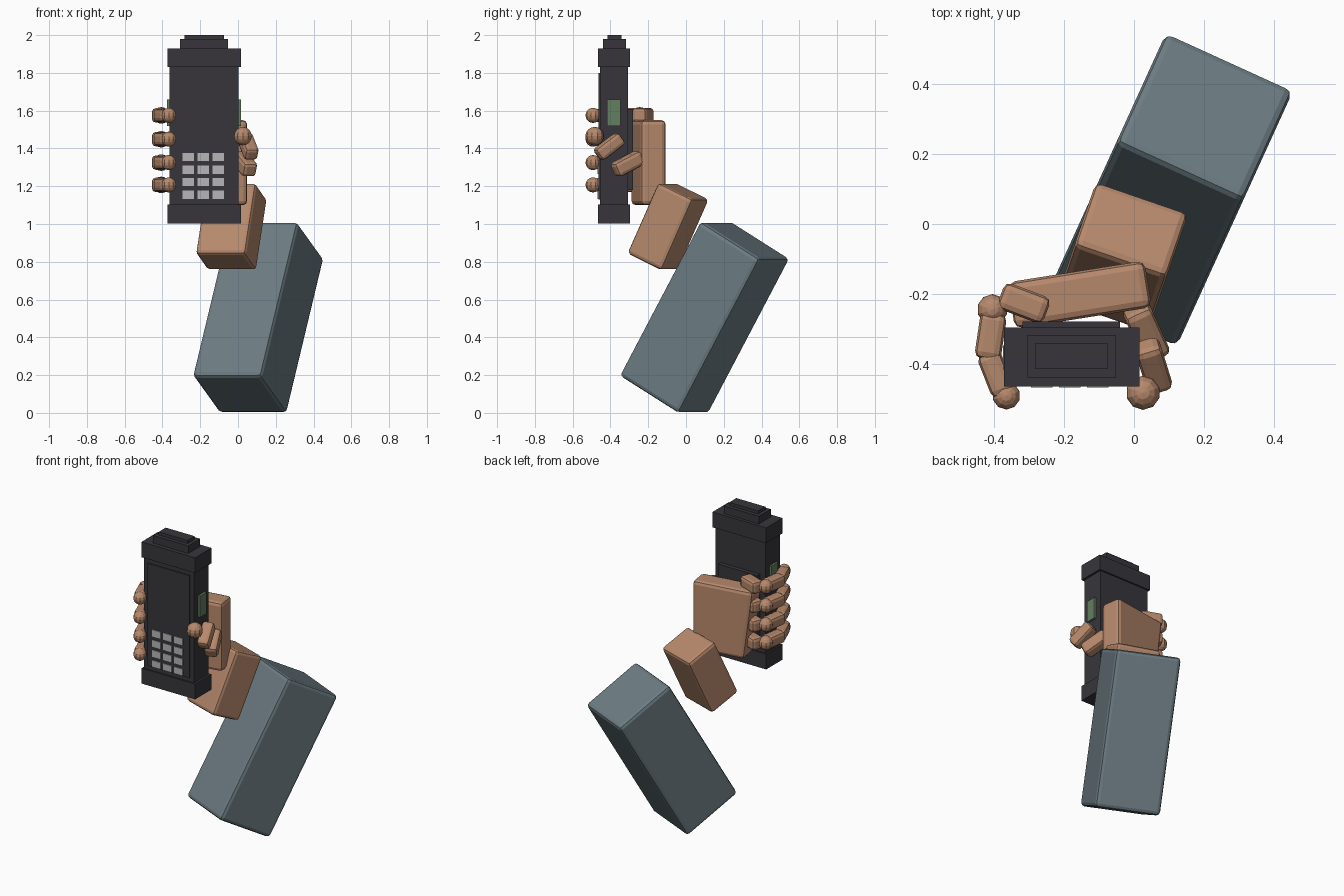
import bpy, bmesh, math
from mathutils import Vector, Matrix, Euler

if "Cube" in bpy.data.objects:
    bpy.data.objects.remove(bpy.data.objects["Cube"])


def material(name, rgb):
    m = bpy.data.materials.new(name)
    m.diffuse_color = (*rgb, 1)
    m.use_nodes = True
    m.node_tree.nodes["Principled BSDF"].inputs["Base Color"].default_value = m.diffuse_color
    return m


SLEEVE = material("slate_cloth", (0.15, 0.20, 0.225))
SKIN = material("skin", (0.47, 0.25, 0.15))
BLACK = material("black_plastic", (0.038, 0.036, 0.043))
KEY = material("grey_key", (0.47, 0.47, 0.48))
GREEN = material("green_panel", (0.125, 0.21, 0.115))


def finish(name, bm, mat):
    me = bpy.data.meshes.new(name)
    bm.to_mesh(me)
    bm.free()
    me.materials.append(mat)
    ob = bpy.data.objects.new(name, me)
    bpy.context.collection.objects.link(ob)
    return ob


def block(name, center, size, mat, rot=None, bevel=0.0, segs=2, taper=0.0):
    """Bevelled box; taper pulls the lower -x side inwards."""
    bm = bmesh.new()
    bmesh.ops.create_cube(bm, size=1)
    bmesh.ops.scale(bm, vec=size, verts=bm.verts)
    for v in bm.verts:
        if v.co.z < 0 and v.co.x < 0:
            v.co.x += taper
    if bevel:
        bmesh.ops.bevel(bm, geom=bm.edges[:], offset=bevel, segments=segs,
                        profile=0.5, affect='EDGES')
    ob = finish(name, bm, mat)
    ob.matrix_world = Matrix.Translation(center) @ (rot or Matrix())
    return ob


def span(name, x, y, z, mat):
    """Plain box given by its ranges."""
    return block(name, [(a + b) / 2 for a, b in (x, y, z)],
                 [b - a for a, b in (x, y, z)], mat)


def turn(rx, rz):
    return Euler((math.radians(rx), 0, math.radians(rz))).to_matrix().to_4x4()


def bone(name, a, b, width):
    """Bevelled finger segment between two points."""
    a, b = Vector(a), Vector(b)
    rot = (b - a).to_track_quat('Y', 'Z').to_matrix().to_4x4()
    return block(name, (a + b) / 2, (width, (b - a).length, width), SKIN, rot, 0.02)


def ball(name, center, r):
    bm = bmesh.new()
    bmesh.ops.create_uvsphere(bm, u_segments=10, v_segments=8, radius=r)
    ob = finish(name, bm, SKIN)
    ob.location = center
    return ob


# Arm: sleeve, wrist and palm
block("sleeve", (0.107, 0.098, 0.506), (0.40, 0.40, 0.945), SLEEVE, turn(-30, -24.5), 0.022)
block("wrist", (-0.035, -0.095, 0.987), (0.28, 0.215, 0.415), SKIN, turn(-25, -19), 0.02)
block("palm", (-0.157, -0.203, 1.325), (0.40, 0.135, 0.45), SKIN, turn(0, 9), 0.022, 2, 0.06)

# Four wrapped fingers
for i, z in enumerate((1.575, 1.449, 1.325, 1.207)):
    n = f"finger_{i + 1}_"
    bone(n + "base", (-0.382, -0.202, z), (-0.25, -0.252, z), 0.08)
    ball(n + "knuckle", (-0.406, -0.245, z), 0.044)
    bone(n + "middle", (-0.401, -0.255, z), (-0.421, -0.388, z), 0.076)
    bone(n + "end", (-0.42, -0.368, z), (-0.372, -0.49, z), 0.07)
    ball(n + "tip", (-0.366, -0.492, z), 0.04)

# Thumb
bone("thumb_base", (0.004, -0.24, 1.355), (0.066, -0.378, 1.282), 0.082)
bone("thumb_end", (0.036, -0.345, 1.457), (0.074, -0.468, 1.363), 0.076)
ball("thumb_tip", (0.026, -0.484, 1.465), 0.049)

# Handset body, end caps and stepped top
span("handset_body", (-0.362, 0.002), (-0.456, -0.307), (1.05, 1.88), BLACK)
for n, z in (("bottom_cap", (1.003, 1.103)), ("top_cap", (1.83, 1.93))):
    span(n, (-0.373, 0.016), (-0.466, -0.297), z, BLACK)
span("top_step_lower", (-0.306, -0.052), (-0.44, -0.318), (1.93, 1.98), BLACK)
span("top_step_upper", (-0.284, -0.074), (-0.415, -0.342), (1.98, 2.0), BLACK)
span("front_panel", (-0.332, -0.028), (-0.463, -0.455), (1.13, 1.80), BLACK)
span("back_plate", (-0.32, -0.04), (-0.308, -0.28), (1.18, 1.61), BLACK)

# Green side panels
for n, x in (("left_side_panel", (-0.376, -0.36)), ("right_side_panel", (0.0, 0.016))):
    span(n, x, (-0.417, -0.348), (1.52, 1.66), GREEN)

# Keypad
for r, z in enumerate((1.355, 1.288, 1.222, 1.155)):
    for c, x in enumerate((-0.264, -0.184, -0.104)):
        span(f"key_{r + 1}_{c + 1}", (x - 0.031, x + 0.031), (-0.468, -0.462),
             (z - 0.022, z + 0.022), KEY)
